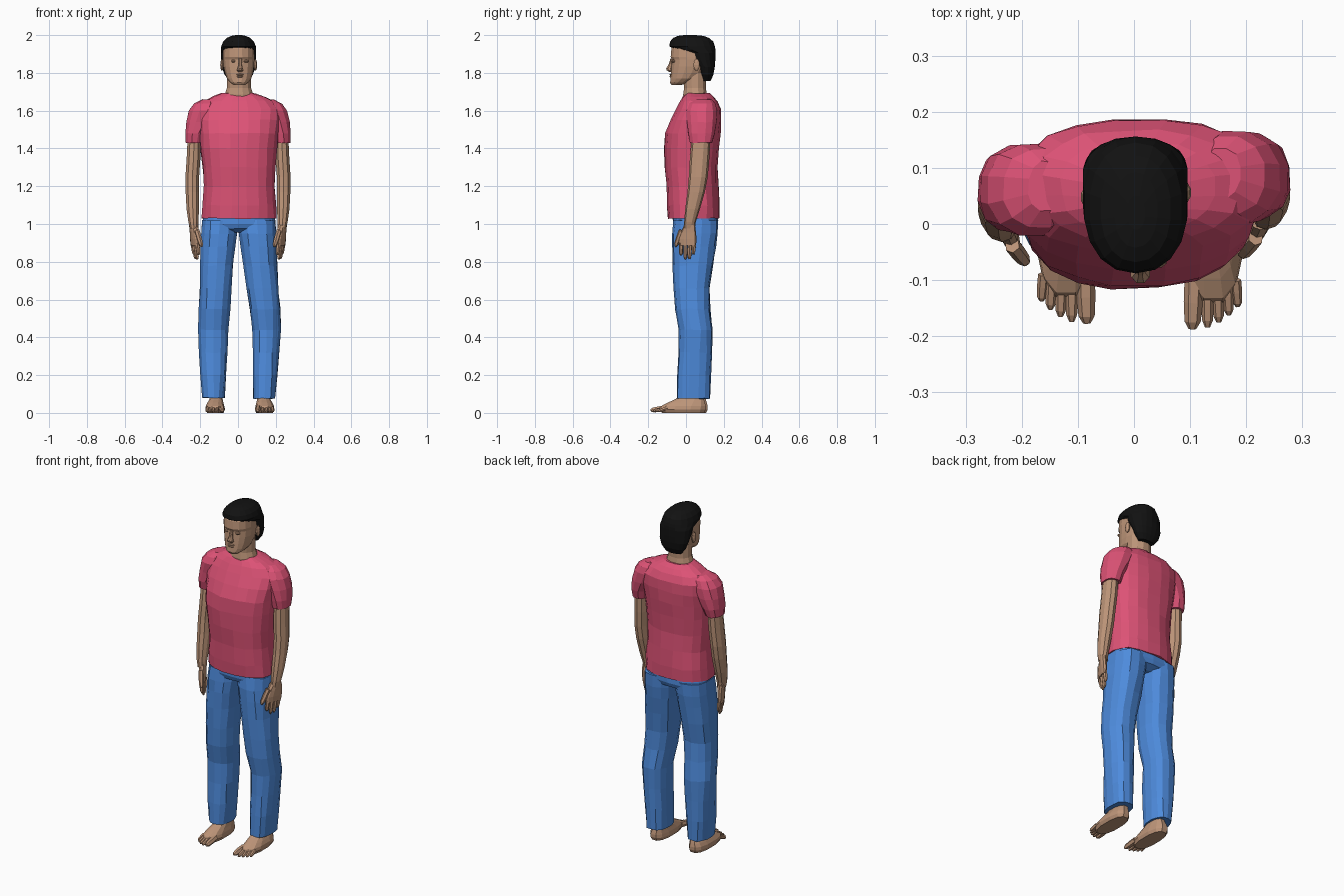
import bpy, bmesh, math, random
from mathutils import Vector

random.seed(4)


def material(name, rgb):
    m = bpy.data.materials.new(name)
    m.diffuse_color = (*rgb, 1)
    return m


SKIN = material("skin", (0.51, 0.30, 0.19))
SHIRT = material("pink_cloth", (0.72, 0.085, 0.18))
DENIM = material("blue_denim", (0.076, 0.26, 0.72))
HAIR = material("black_hair", (0.006, 0.006, 0.006))


def slices(rows, n=12, e=2.3, shear=0.0, jitter=0.0):
    """Level superellipse rings from rows of (z, x0, x1, y0, y1)."""
    rings = []
    for z, x0, x1, y0, y1 in rows:
        ring = []
        for i in range(n):
            a = 2 * math.pi * (i + 0.5) / n
            c, s = math.cos(a), math.sin(a)
            u = math.copysign(abs(c) ** (2 / e), c)
            v = math.copysign(abs(s) ** (2 / e), s)
            dy = v * (y1 - y0) / 2
            x = (x0 + x1) / 2 + u * (x1 - x0) / 2 + shear * dy
            y = (y0 + y1) / 2 + dy
            ring.append(Vector((x + random.uniform(-jitter, jitter),
                                y + random.uniform(-jitter, jitter),
                                z + random.uniform(-jitter, jitter))))
        rings.append(ring)
    return rings


def tube(points, radii, n=6):
    """Rings along a nearly straight path, for fingers and toes."""
    pts = [Vector(p) for p in points]
    q = (pts[-1] - pts[0]).to_track_quat('Z', 'Y')
    return [[p + q @ Vector((r * math.cos(2 * math.pi * i / n),
                             r * math.sin(2 * math.pi * i / n), 0))
             for i in range(n)] for p, r in zip(pts, radii)]


def digit(a, b, r):
    a, b = Vector(a), Vector(b)
    return tube([a, a.lerp(b, .45), a.lerp(b, .85), b], [r, r, r * .85, r * .4])


def blob(c, size):
    """Small low-poly ellipsoid as a stack of slices."""
    rows = []
    for k in (-.95, -.6, 0, .6, .95):
        w = math.sqrt(1 - k * k)
        rows.append((c[2] + k * size[2], c[0] - w * size[0], c[0] + w * size[0],
                     c[1] - w * size[1], c[1] + w * size[1]))
    return slices(rows, 8, 2)


def build(name, mat, lofts, sx=1, dx=0.0, dy=0.0):
    bm = bmesh.new()
    for rings in lofts:
        vs = [[bm.verts.new((sx * p.x + dx, p.y + dy, p.z)) for p in r] for r in rings]
        n = len(vs[0])
        for lo, hi in zip(vs, vs[1:]):
            for i in range(n):
                j = (i + 1) % n
                bm.faces.new((lo[i], lo[j], hi[j], hi[i]))
        bm.faces.new(vs[0][::-1])
        bm.faces.new(vs[-1])
    bmesh.ops.recalc_face_normals(bm, faces=bm.faces)
    me = bpy.data.meshes.new(name)
    bm.to_mesh(me)
    bm.free()
    me.materials.append(mat)
    ob = bpy.data.objects.new(name, me)
    bpy.context.collection.objects.link(ob)
    return ob


# Shirt body
build("shirt_body", SHIRT, [slices([
    (1.03, -.195, .207, -.097, .177), (1.10, -.19, .205, -.10, .177),
    (1.20, -.182, .197, -.106, .172), (1.30, -.187, .198, -.112, .168),
    (1.40, -.20, .207, -.117, .175), (1.48, -.205, .217, -.110, .185),
    (1.55, -.21, .225, -.085, .19), (1.61, -.205, .225, -.052, .186),
    (1.65, -.175, .19, -.03, .168), (1.675, -.13, .145, -.015, .147),
    (1.692, -.085, .095, -.003, .122)], 20, 2.4, jitter=.003)])

# Sleeves, arms and hands
for side, sx, dy in (("right", 1, 0.0), ("left", -1, -.022)):
    build("sleeve_" + side, SHIRT, [slices([
        (1.43, .185, .277, .02, .14), (1.48, .17, .279, .01, .155),
        (1.54, .13, .275, .005, .165), (1.60, .10, .262, .0, .167),
        (1.638, .10, .235, .015, .157), (1.66, .12, .19, .045, .135)],
        12, 2.2, jitter=.002)], sx, 0, dy)
    build("arm_" + side, SKIN, [slices([
        (.975, .210, .255, -.01, .047), (1.01, .208, .264, -.010, .052),
        (1.08, .205, .274, -.004, .074), (1.17, .204, .279, .008, .10),
        (1.25, .204, .28, .015, .115), (1.34, .198, .274, .02, .123),
        (1.46, .195, .268, .03, .13)], 10, 2.1)], sx, 0, dy)
    palm = slices([(.885, .215, .242, -.036, .053), (.92, .21, .246, -.04, .056),
                   (.955, .212, .25, -.028, .053), (.995, .214, .256, -.01, .048)],
                  10, 2.5, shear=.35)
    hand = [palm, digit((.217, -.025, .965), (.192, -.056, .88), .014)]
    for y, tip in ((-.026, .835), (-.002, .812), (.021, .814), (.043, .838)):
        x = .228 + .35 * (y - .01)
        hand.append(digit((x, y, .90), (x - .008, y * .95 - .002, tip), .0115))
    build("hand_" + side, SKIN, hand, sx, 0, dy * .6)

# Trousers: hips, then one loft per leg
build("trouser_hips", DENIM, [slices([
    (.955, -.12, .12, -.02, .12), (.975, -.185, .19, -.06, .16),
    (1.0, -.192, .20, -.07, .17), (1.045, -.185, .197, -.07, .168)],
    18, 2.5, jitter=.002)])
build("trouser_leg_left", DENIM, [slices([
    (.08, -.19, -.07, -.045, .13), (.20, -.20, -.06, -.043, .132),
    (.32, -.207, -.055, -.038, .137), (.44, -.212, -.05, -.037, .14),
    (.55, -.208, -.04, -.058, .127), (.66, -.203, -.032, -.066, .125),
    (.78, -.202, -.024, -.07, .142), (.88, -.20, -.012, -.073, .158),
    (.95, -.198, -.004, -.073, .168), (1.02, -.19, .0, -.065, .17)],
    14, 2.4, jitter=.003)])
build("trouser_leg_right", DENIM, [slices([
    (.075, .08, .20, -.05, .13), (.20, .08, .21, -.047, .132),
    (.32, .079, .218, -.04, .137), (.44, .075, .227, -.037, .14),
    (.55, .06, .224, -.058, .127), (.66, .045, .216, -.066, .125),
    (.78, .027, .208, -.07, .142), (.88, .013, .205, -.073, .158),
    (.95, .004, .204, -.073, .168), (1.02, .0, .2, -.065, .17)],
    14, 2.4, jitter=.003)])

# Bare feet with toes
for side, sx, dx, dy in (("right", 1, 0, 0), ("left", -1, .02, .01)):
    foot = [slices([
        (.0, .095, .185, -.13, .10), (.018, .088, .194, -.145, .108),
        (.036, .091, .192, -.135, .108), (.054, .096, .183, -.10, .103),
        (.072, .10, .172, -.06, .097), (.095, .103, .168, -.02, .09),
        (.14, .105, .165, .0, .085)], 12, 2.5)]
    for x, x2, tip, r in ((.107, .104, -.187, .017), (.131, .131, -.184, .0115),
                          (.149, .151, -.175, .011), (.166, .169, -.162, .0105),
                          (.181, .185, -.147, .010)):
        foot.append(digit((x, -.10, .026), (x2, tip, r * .8), r))
    build("foot_" + side, SKIN, foot, sx, dx, dy)

# Neck and head
build("neck", SKIN, [slices([
    (1.64, -.08, .09, -.012, .11), (1.685, -.073, .083, -.017, .113),
    (1.72, -.061, .071, -.012, .107), (1.80, -.06, .07, -.02, .11)], 12, 2.1)])
build("head", SKIN, [slices([
    (1.735, -.022, .037, -.077, -.03), (1.748, -.042, .055, -.085, .02),
    (1.77, -.06, .072, -.083, .07), (1.80, -.07, .08, -.081, .10),
    (1.835, -.078, .086, -.078, .12), (1.87, -.081, .088, -.075, .128),
    (1.885, -.081, .088, -.083, .13), (1.93, -.08, .086, -.079, .13),
    (1.965, -.066, .072, -.06, .11)], 16, 2.2)])

# Facial features
build("nose", SKIN, [slices([
    (1.806, .0, .022, -.09, -.07), (1.813, -.008, .030, -.103, -.07),
    (1.822, -.005, .028, -.107, -.07), (1.845, .003, .020, -.093, -.07),
    (1.875, .002, .022, -.083, -.07)], 8, 2)])
build("eyes", SKIN, [blob((-.024, -.066, 1.862), (.015, .012, .008)),
                     blob((.044, -.066, 1.862), (.015, .012, .008))])
build("lips", SKIN, [blob((.010, -.079, 1.791), (.022, .011, .005)),
                     blob((.010, -.078, 1.781), (.019, .011, .006))])
build("ears", SKIN, [blob((-.085, .048, 1.842), (.010, .018, .032)),
                     blob((.092, .056, 1.842), (.010, .018, .032))])

# Short hair, low at the nape and set back around the face
build("hair", HAIR, [slices([
    (1.757, -.045, .055, .085, .13), (1.79, -.072, .08, .075, .145),
    (1.83, -.086, .092, .062, .152), (1.865, -.090, .095, .03, .155),
    (1.905, -.092, .097, .01, .156), (1.922, -.092, .097, -.055, .156),
    (1.94, -.090, .096, -.088, .153), (1.965, -.080, .086, -.085, .145),
    (1.985, -.060, .066, -.068, .122), (1.996, -.036, .042, -.042, .092),
    (2.0, -.012, .02, -.01, .05)], 18, 2.2)])
